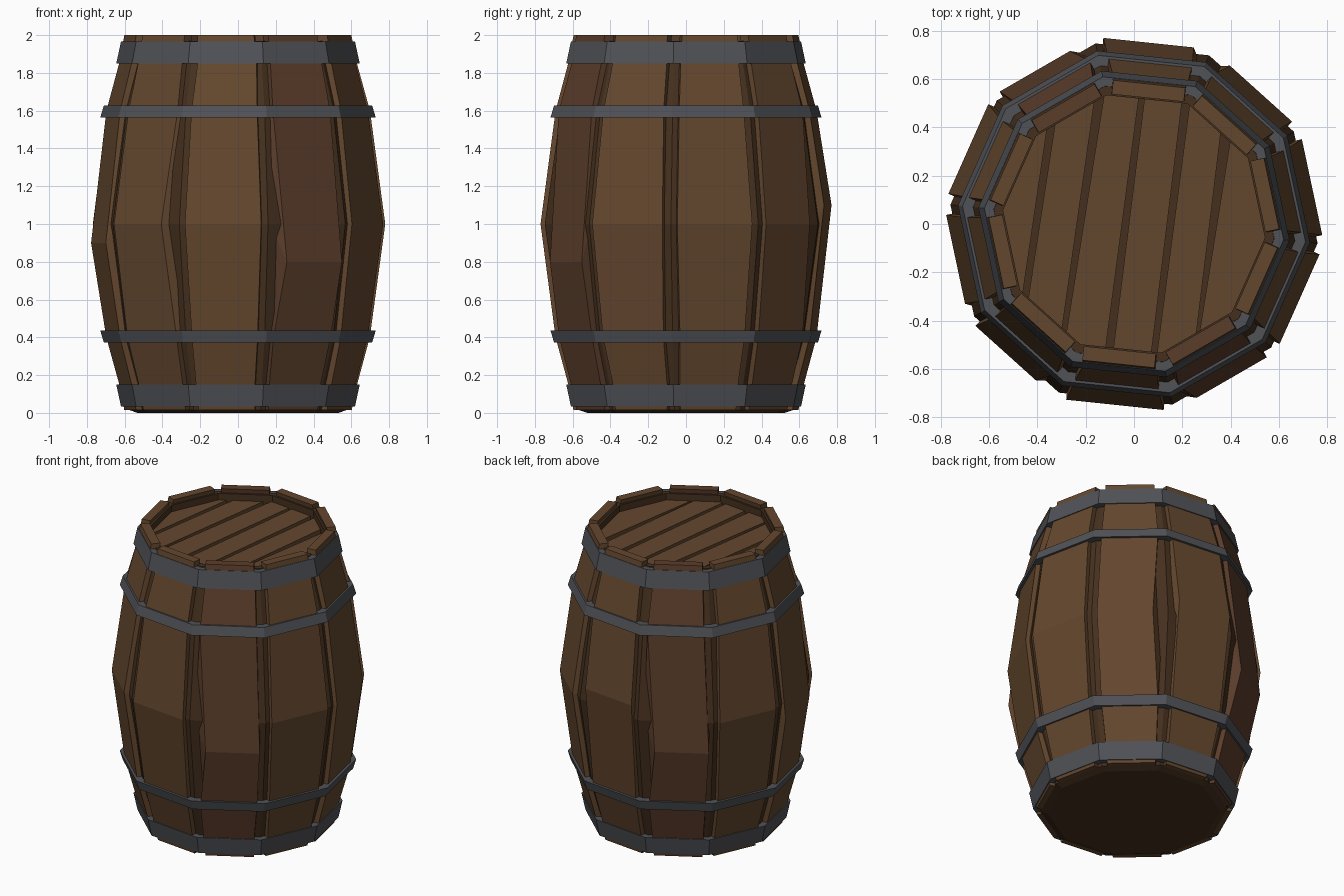
import bpy, bmesh, random
from math import sin, cos, tan, radians
from mathutils import Vector

if "Cube" in bpy.data.objects:
    bpy.data.objects.remove(bpy.data.objects["Cube"])

random.seed(4)
SIDES = 10
C18 = cos(radians(18))


def material(name, col):
    m = bpy.data.materials.new(name)
    m.diffuse_color = (*col, 1)
    m.use_nodes = True
    m.node_tree.nodes["Principled BSDF"].inputs["Base Color"].default_value = m.diffuse_color
    return m


WOOD = material("wood", (0.127, 0.063, 0.027))
WOOD_RED = material("wood_reddish", (0.105, 0.047, 0.024))
DARK = material("wood_dark", (0.06, 0.03, 0.013))
METAL = material("metal", (0.08, 0.084, 0.095))


def finish(bm, name, mat):
    bmesh.ops.recalc_face_normals(bm, faces=bm.faces)
    me = bpy.data.meshes.new(name)
    bm.to_mesh(me)
    bm.free()
    me.materials.append(mat)
    ob = bpy.data.objects.new(name, me)
    bpy.context.collection.objects.link(ob)
    return ob


def skin(bm, rings, wrap=False):
    """Join successive vertex loops; cap the ends or wrap round."""
    n = len(rings[0])
    pairs = list(zip(rings, rings[1:]))
    if wrap:
        pairs.append((rings[-1], rings[0]))
    for a, b in pairs:
        for i in range(n):
            j = (i + 1) % n
            bm.faces.new((a[i], a[j], b[j], b[i]))
    if not wrap:
        bm.faces.new(rings[0])
        bm.faces.new(rings[-1])


def decagon(bm, r, z):
    return [bm.verts.new((r * cos(radians(-6 + 36 * k)), r * sin(radians(-6 + 36 * k)), z))
            for k in range(SIDES)]


def lathe(name, profile, mat, wrap=False):
    bm = bmesh.new()
    skin(bm, [decagon(bm, r, z) for r, z in profile], wrap)
    return finish(bm, name, mat)


# Stave profile: height, outer distance from axis, half width
STAVE = [(0.015, .583, .150), (0.15, .610, .157), (0.40, .676, .175), (1.0, .753, .203),
         (1.60, .676, .175), (1.85, .610, .157), (2.0, .583, .150)]
# Chipped outer edges on some staves: index -> (left chip, right chip, chip height)
CHIPS = {8: (.07, 0, .80), 6: (0, .07, 1.0), 3: (.07, 0, .80), 1: (0, .06, 1.0), 2: (.03, 0, 1.1), 5: (0, .03, .9)}


def stave(k):
    a = radians(12 + 36 * k)
    n, t = Vector((cos(a), sin(a), 0)), Vector((-sin(a), cos(a), 0))
    left, right, mid_z = CHIPS.get(k, (0, 0, 1.0))
    bm = bmesh.new()
    rings = []
    for z, d, h in STAVE:
        mid = z == 1.0
        j = random.uniform(-.006, .006)
        pts = [(d - .058, -h + j, z), (d, -h + j + (left if mid else 0), mid_z if mid else z),
               (d, h + j - (right if mid else 0), mid_z if mid else z), (d - .058, h + j, z)]
        rings.append([bm.verts.new(n * p + t * q + Vector((0, 0, w))) for p, q, w in pts])
    skin(bm, rings)
    finish(bm, f"stave_{k + 1}", WOOD_RED if k in (3, 8) else WOOD)


for k in range(SIDES):
    stave(k)

# Inner shell: closes the gaps between staves, carries the bottom and the recessed top
shell = [(.535, 0), (.55, .015), (.575, .15), (.645, .40), (.727, 1.0), (.645, 1.6), (.575, 1.85),
         (.555, 1.97), (.545, 1.97), (.545, 1.89)]
lathe("inner_shell", [(r / C18 if 0 < i < 8 else r, z) for i, (r, z) in enumerate(shell)], DARK)

# Hoops: (name, wide radius, wide z, narrow radius, narrow z), mirrored about mid height
for name, r1, z1, r2, z2 in [("wide_hoop", .648, 1.85, .623, 1.965), ("thin_hoop", .733, 1.565, .714, 1.628)]:
    for end in ("top", "bottom"):
        f = (lambda z: z) if end == "top" else (lambda z: 2 - z)
        lathe(f"{name}_{end}", [(r1, f(z1)), (r2, f(z2)), (r2 - .05, f(z2)), (r1 - .05, f(z1))], METAL, True)

# Lid planks: a decagon slab sliced into strips
axis = Vector((cos(radians(-8)), sin(radians(-8)), 0))
cuts = [-.60, -.40, -.22, -.035, .15, .325, .60]
for i, (lo, hi) in enumerate(zip(cuts, cuts[1:])):
    bm = bmesh.new()
    skin(bm, [decagon(bm, .545, 1.88), decagon(bm, .545, 1.925)])
    for u, s in ((lo + .014, -1), (hi - .014, 1)):
        tilt = Vector((0, random.uniform(-.02, .02), 0))
        geom = bm.verts[:] + bm.edges[:] + bm.faces[:]
        bmesh.ops.bisect_plane(bm, geom=geom, plane_co=axis * u, plane_no=(axis + tilt) * s, clear_outer=True)
        bmesh.ops.holes_fill(bm, edges=[e for e in bm.edges if e.is_boundary])
    finish(bm, f"lid_plank_{i + 1}", WOOD)
